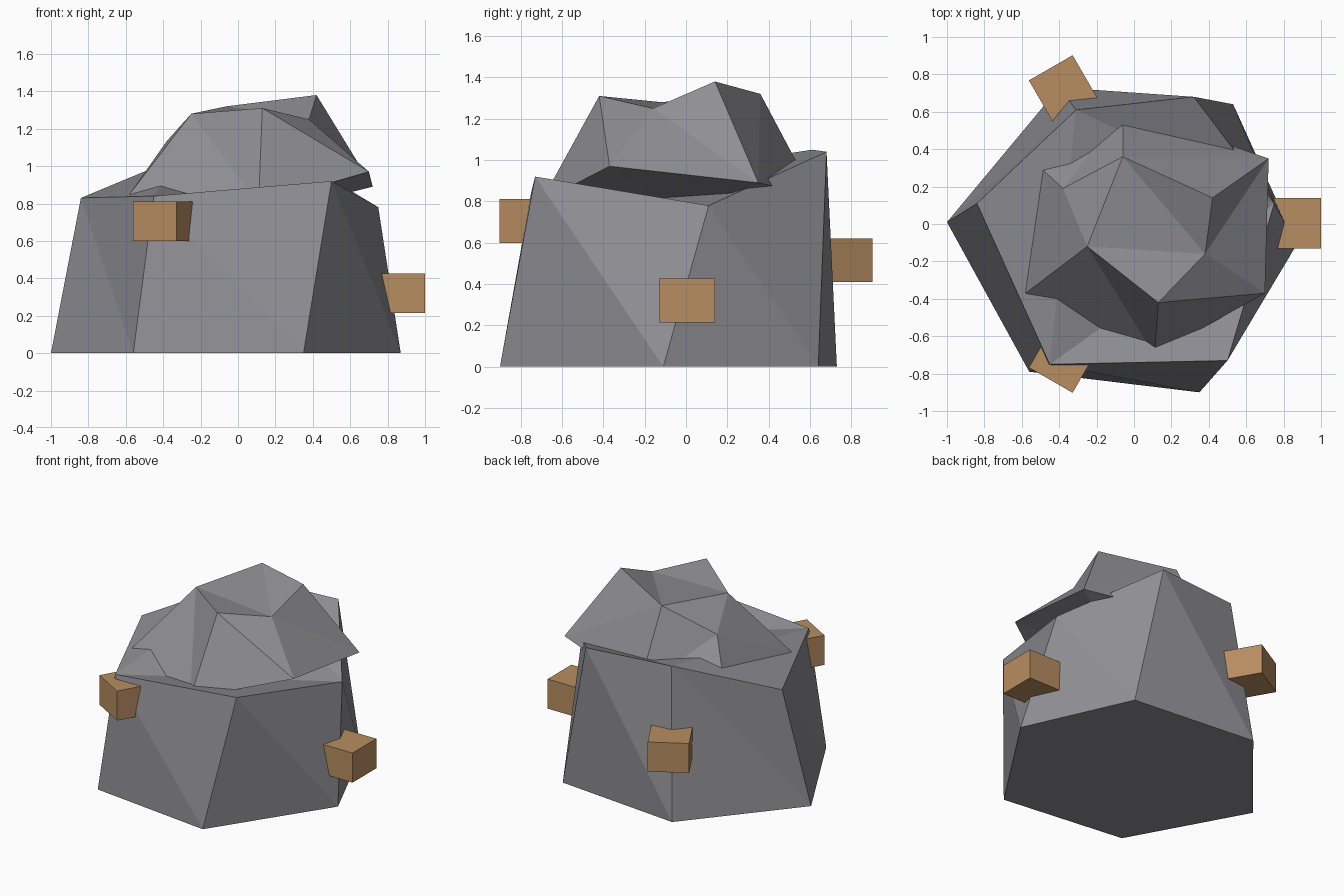
import bpy, math
from mathutils import Matrix, Vector

if "Cube" in bpy.data.objects:
    bpy.data.objects.remove(bpy.data.objects["Cube"])


def material(name, rgb):
    m = bpy.data.materials.new(name)
    m.diffuse_color = (*rgb, 1)
    m.use_nodes = True
    m.node_tree.nodes["Principled BSDF"].inputs["Base Color"].default_value = m.diffuse_color
    return m


STONE = material("grey_stone", (0.28, 0.275, 0.298))
WOOD = material("brown_wood", (0.48, 0.27, 0.12))


def make(name, verts, faces, mat):
    mesh = bpy.data.meshes.new(name)
    mesh.from_pydata(verts, [], faces)
    mesh.materials.append(mat)
    obj = bpy.data.objects.new(name, mesh)
    bpy.context.collection.objects.link(obj)
    return obj


# Lower boulder: irregular six-sided block, each side split into two facets
bottom = [(-1, .01, 0), (-.56, -.79, 0), (.35, -.90, 0),
          (.87, -.11, 0), (.53, .64, 0), (-.40, .73, 0)]
top = [(-.84, .11, .83), (-.45, -.75, .84), (.50, -.73, .92),
       (.75, .11, .78), (.32, .68, 1.04), (-.31, .61, 1.05)]
faces = [(5, 4, 3, 2, 1, 0)]
for i in range(6):
    j = (i + 1) % 6
    faces += [(i, j, 6 + i), (j, 6 + j, 6 + i)]
faces += [(6, 7, 11), (7, 9, 11), (7, 8, 9), (9, 10, 11)]
make("lower_boulder", bottom + top, faces, STONE)

# Upper boulder: overhanging rim (0-5), crown points (6-11), hidden underside tip (12)
rim = [(-.58, -.37, .85), (.11, -.70, .80), (.70, -.37, .97),
       (.72, .35, .89), (-.06, .62, .83), (-.52, .32, .90)]
crown = [(-.25, -.12, 1.28), (.13, -.42, 1.31), (.38, -.16, 1.25),
         (.42, .14, 1.38), (-.06, .36, 1.32), (-.38, .19, 1.135)]
faces = [(6, 0, 1), (6, 1, 7), (7, 1, 2), (7, 2, 8), (8, 2, 3), (8, 3, 9),
         (9, 3, 10), (10, 3, 4), (10, 4, 11), (11, 4, 5), (11, 5, 0), (11, 0, 6),
         (6, 10, 11), (6, 8, 10), (8, 9, 10), (6, 7, 8)]
faces += [((i + 1) % 6, i, 12) for i in range(6)]
make("upper_boulder", rim + crown + [(.05, 0, .72)], faces, STONE)

# Wooden pegs: climbing in a spiral, a third of a turn apart
box_faces = [(0, 1, 3, 2), (4, 6, 7, 5), (0, 4, 5, 1),
             (2, 3, 7, 6), (0, 2, 6, 4), (1, 5, 7, 3)]
pegs = [("low_peg", 0, (1.0, 0.005), .32),
        ("middle_peg", 120, (-.445, .835), .515),
        ("high_peg", 240, (-.445, -.835), .705)]
for name, angle, outer, z in pegs:
    turn = Matrix.Rotation(math.radians(angle), 3, 'Z')
    verts = [turn @ Vector((x, y, h)) + Vector((*outer, z))
             for x in (-.27, 0) for y in (-.135, .135) for h in (-.106, .106)]
    make(name, verts, box_faces, WOOD)
